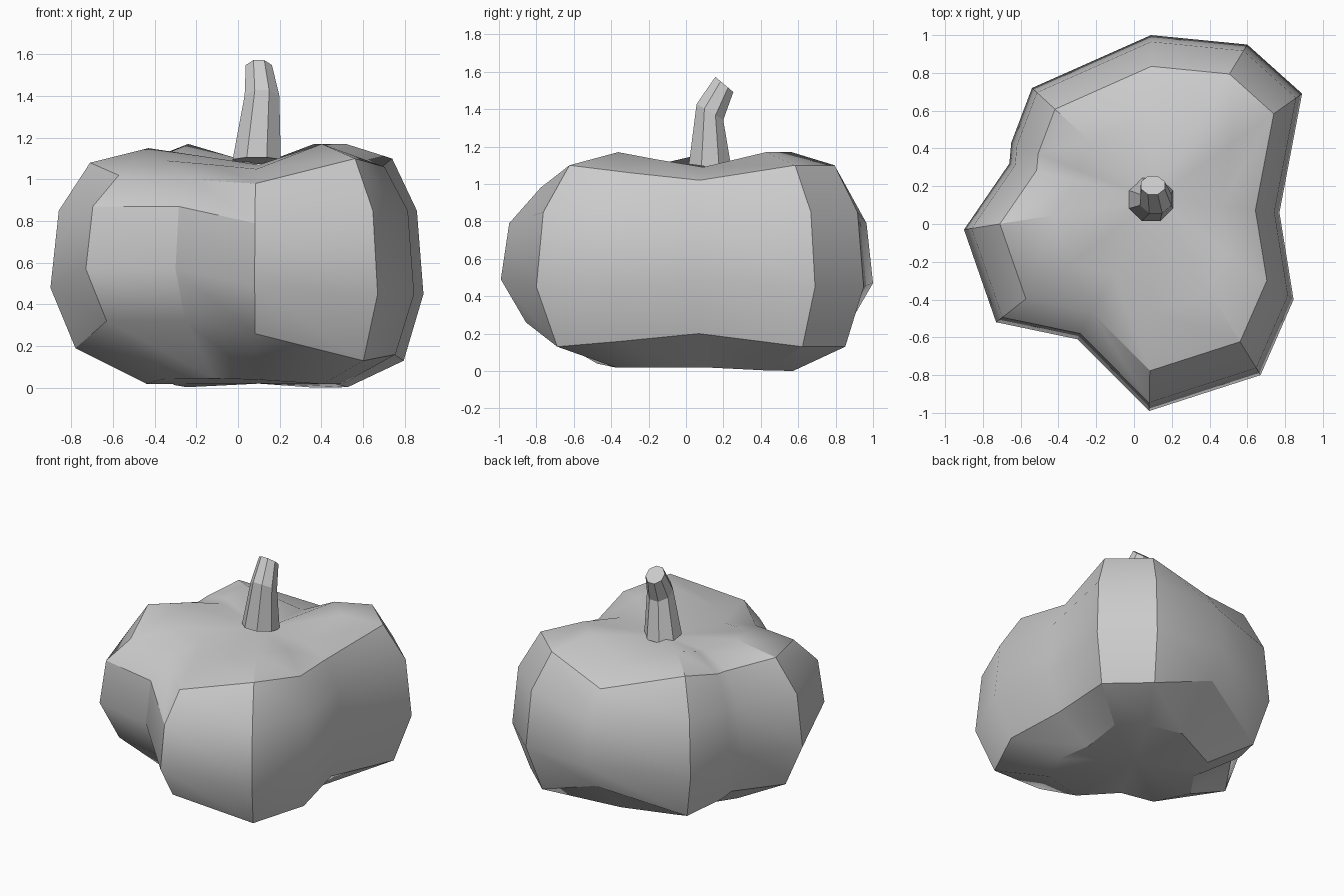
import bpy, bmesh, math
from mathutils import Vector, Matrix

if "Cube" in bpy.data.objects:
    bpy.data.objects.remove(bpy.data.objects["Cube"])

AXIS = Vector((0.1, 0.13, 0))

# Ribs: widest point x, y, then heights of low, widest, upper and shoulder rings
RIBS = [
    (0.09, 1.00, 0.29, 0.47, 0.79, 0.96),
    (0.60, 0.95, 0.13, 0.45, 0.85, 1.10),
    (0.89, 0.69, 0.13, 0.45, 0.85, 1.10),
    (0.77, 0.06, 0.20, 0.47, 0.83, 1.02),
    (0.845, -0.40, 0.16, 0.45, 0.85, 1.06),
    (0.67, -0.80, 0.13, 0.45, 0.85, 1.10),
    (0.08, -0.99, 0.26, 0.49, 0.79, 0.98),
    (-0.30, -0.61, 0.32, 0.57, 0.87, 1.00),
    (-0.73, -0.52, 0.32, 0.57, 0.87, 1.02),
    (-0.90, -0.03, 0.19, 0.48, 0.85, 1.08),
    (-0.66, 0.32, 0.20, 0.47, 0.83, 1.04),
    (-0.65, 0.43, 0.18, 0.46, 0.84, 1.05),
    (-0.54, 0.72, 0.13, 0.45, 0.85, 1.10),
]


def loft(name, rings, bottom=None, top=None):
    """Skin a stack of rings; close the ends with a point or a flat cap."""
    bm = bmesh.new()
    loops = [[bm.verts.new(p) for p in ring] for ring in rings]
    n = len(loops[0])
    for a, b in zip(loops, loops[1:]):
        for i in range(n):
            j = (i + 1) % n
            bm.faces.new((a[i], a[j], b[j], b[i]))
    for loop, tip in ((loops[0], bottom), (loops[-1], top)):
        if tip is None:
            bm.faces.new(loop)
        else:
            v = bm.verts.new(tip)
            for i in range(n):
                bm.faces.new((loop[i], loop[(i + 1) % n], v))
    bmesh.ops.recalc_face_normals(bm, faces=bm.faces)
    mesh = bpy.data.meshes.new(name)
    bm.to_mesh(mesh)
    bm.free()
    obj = bpy.data.objects.new(name, mesh)
    bpy.context.collection.objects.link(obj)
    return obj


# Pumpkin body: each ring is the widest outline scaled toward the axis
FRACTIONS = (0.54, 0.88, 1.0, 0.96, 0.81, 0.53)
rings = [[] for _ in FRACTIONS]
for x, y, low, wide, upper, shoulder in RIBS:
    base = 0.01 + 0.15 * (low - 0.13) - 0.01 * y
    heights = (max(base, 0), low, wide, upper, shoulder, shoulder + 0.07)
    out = Vector((x, y, 0)) - AXIS
    for ring, f, z in zip(rings, FRACTIONS, heights):
        ring.append(AXIS + out * f + Vector((0, 0, z)))
body = loft("pumpkin_body", rings,
            bottom=AXIS + Vector((0, 0, 0.02)), top=AXIS + Vector((0, 0, 1.07)))
bpy.context.view_layer.objects.active = body
body.select_set(True)
bpy.ops.object.shade_smooth_by_angle(angle=math.radians(32))

# Stem: tapered eight-sided tube that bends backwards
stem_rings = []
for centre, radius, tilt in (((0.09, 0.13, 1.09), 0.125, -8),
                             ((0.115, 0.128, 1.385), 0.09, -31),
                             ((0.10, 0.205, 1.532), 0.068, -40)):
    rot = Matrix.Rotation(math.radians(tilt), 3, 'X')
    stem_rings.append([
        Vector(centre) + rot @ Vector((radius * math.cos(a), radius * math.sin(a), 0))
        for a in (math.tau * (i + 0.5) / 8 for i in range(8))])
loft("stem", stem_rings)
